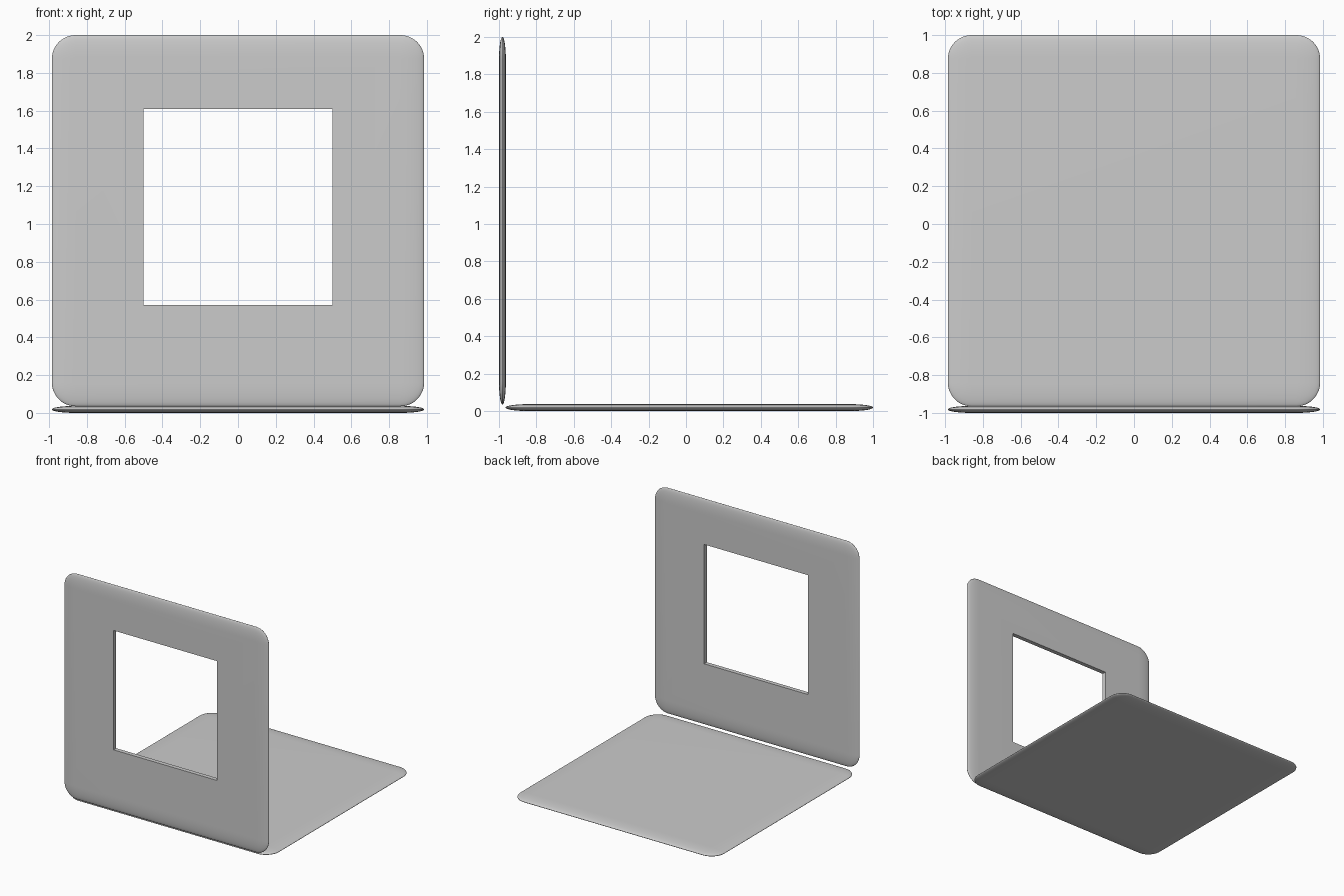
import bpy, bmesh, math
from mathutils import Matrix

if "Cube" in bpy.data.objects:
    bpy.data.objects.remove(bpy.data.objects["Cube"])

T = 0.037      # slab thickness
R = 0.125      # corner radius


def new_object(name, bm):
    mesh = bpy.data.meshes.new(name)
    bm.to_mesh(mesh)
    bm.free()
    obj = bpy.data.objects.new(name, mesh)
    bpy.context.collection.objects.link(obj)
    return obj


def cushion_slab(name, width, length, matrix):
    """Rounded box squashed flat, giving a soft lens-shaped rim."""
    bm = bmesh.new()
    height = 2.02 * R
    bmesh.ops.create_cube(bm, size=1)
    bmesh.ops.scale(bm, vec=(width, length, height), verts=bm.verts)
    bmesh.ops.bevel(bm, geom=bm.edges[:], offset=R, offset_type='OFFSET',
                    segments=12, profile=0.5, affect='EDGES', clamp_overlap=False)
    bmesh.ops.scale(bm, vec=(1, 1, T / height), verts=bm.verts)
    bmesh.ops.transform(bm, matrix=matrix, verts=bm.verts)
    bmesh.ops.recalc_face_normals(bm, faces=bm.faces)
    return new_object(name, bm)


def box_cutter(name, x, y0, y1, z0, z1):
    bm = bmesh.new()
    bmesh.ops.create_cube(bm, size=1)
    bmesh.ops.scale(bm, vec=(2 * x, y1 - y0, z1 - z0), verts=bm.verts)
    bmesh.ops.translate(bm, vec=(0, (y0 + y1) / 2, (z0 + z1) / 2), verts=bm.verts)
    obj = new_object(name, bm)
    obj.hide_render = True
    return obj


def activate(obj):
    bpy.ops.object.select_all(action='DESELECT')
    obj.select_set(True)
    bpy.context.view_layer.objects.active = obj


def boolean(obj, cutter, operation):
    activate(obj)
    mod = obj.modifiers.new("cut", 'BOOLEAN')
    mod.object, mod.operation, mod.solver = cutter, operation, 'EXACT'
    bpy.ops.object.modifier_apply(modifier=mod.name)


# Floor slab and upright wall slab
floor = cushion_slab("floor_slab", 1.97, 1.965, Matrix.Translation((0, 0.0175, T / 2)))
upright = (Matrix.Translation((0, -1 + T / 2, 1.0175)) @
           Matrix.Rotation(math.radians(90), 4, 'X'))
wall = cushion_slab("wall_slab", 1.97, 1.965, upright)
infill = cushion_slab("door_infill", 1.97, 1.965, upright)

# Flush door infill let into the wall front, with a window through both
door = box_cutter("door_cutter", 0.5, -1.1, -0.985, 0.05, 1.76)
window = box_cutter("window_cutter", 0.5, -1.2, -0.8, 0.57, 1.61)
boolean(wall, door, 'DIFFERENCE')
boolean(wall, window, 'DIFFERENCE')
boolean(infill, door, 'INTERSECT')
boolean(infill, window, 'DIFFERENCE')
for cutter in (door, window):
    bpy.data.objects.remove(cutter)

# Smooth shading with crisp cut edges
for obj in (floor, wall, infill):
    activate(obj)
    bpy.ops.object.shade_smooth_by_angle(angle=math.radians(50))
